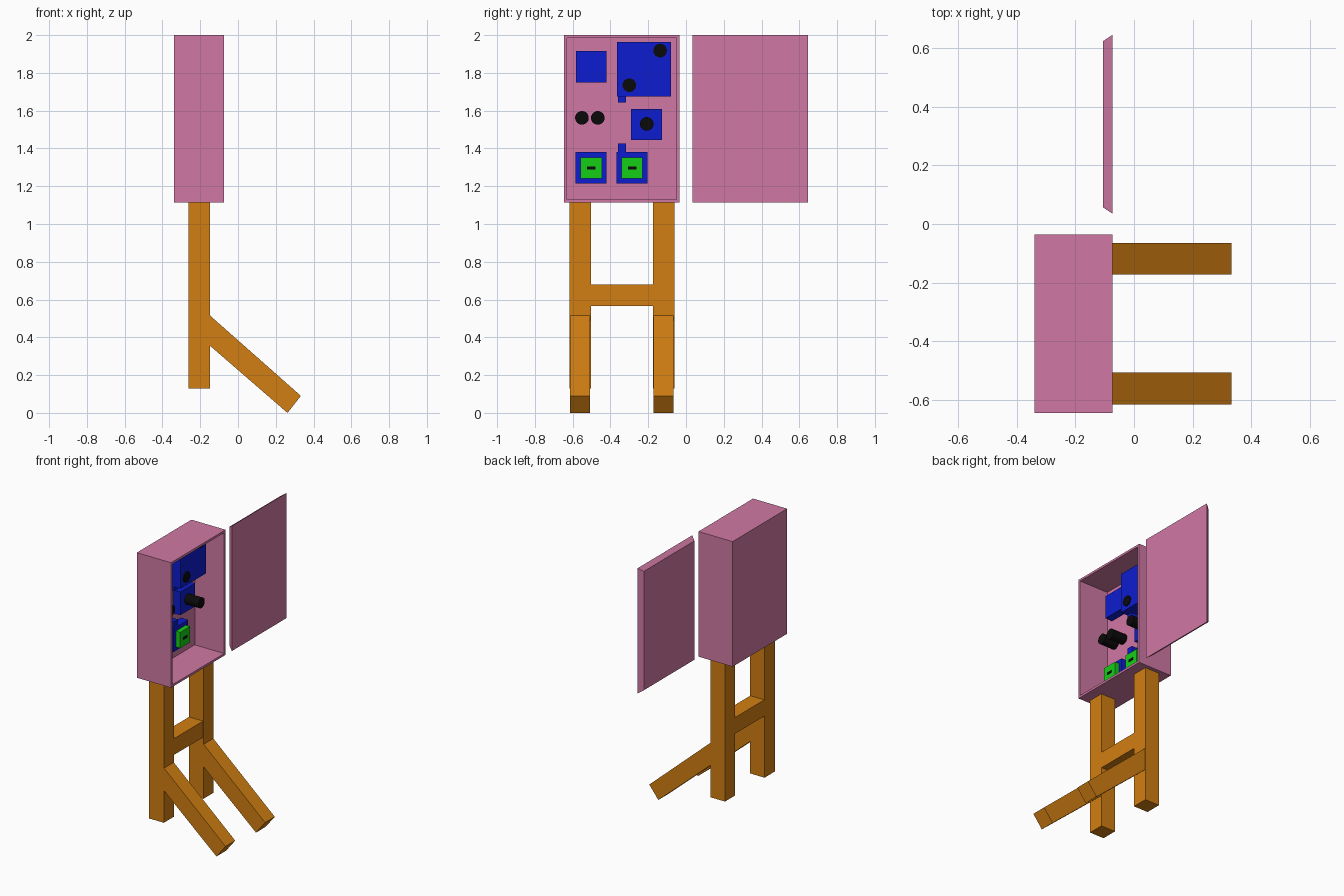
import bpy, bmesh, math

if "Cube" in bpy.data.objects:
    bpy.data.objects.remove(bpy.data.objects["Cube"])


def material(name, rgb):
    m = bpy.data.materials.new(name)
    m.diffuse_color = (*rgb, 1)
    m.use_nodes = True
    m.node_tree.nodes["Principled BSDF"].inputs["Base Color"].default_value = m.diffuse_color
    return m


PINK = material("pink_paint", (0.63, 0.19, 0.37))
WOOD = material("orange_wood", (0.64, 0.21, 0.006))
BLUE = material("blue_plastic", (0.004, 0.012, 0.62))
GREEN = material("green_plastic", (0.008, 0.62, 0.008))
BLACK = material("black_rubber", (0.003, 0.003, 0.003))


def finish(name, bm, mat):
    bmesh.ops.recalc_face_normals(bm, faces=bm.faces[:])
    me = bpy.data.meshes.new(name)
    bm.to_mesh(me)
    bm.free()
    ob = bpy.data.objects.new(name, me)
    me.materials.append(mat)
    bpy.context.collection.objects.link(ob)
    return ob


def box_bm(x, y, z):
    bm = bmesh.new()
    bmesh.ops.create_cube(bm, size=1)
    for v in bm.verts:
        v.co = [r[0] if c < 0 else r[1] for c, r in zip(v.co, (x, y, z))]
    return bm


def box(name, x, y, z, mat):
    return finish(name, box_bm(x, y, z), mat)


def knob(name, y, z, x0, x1):
    # cylinder lying along x
    bpy.ops.mesh.primitive_cylinder_add(vertices=32, radius=0.036, depth=x1 - x0,
                                        location=((x0 + x1) / 2, y, z),
                                        rotation=(0, math.pi / 2, 0))
    ob = bpy.context.object
    ob.name = name
    ob.data.materials.append(BLACK)
    bpy.ops.object.shade_smooth_by_angle()


FRONT, BACK = -0.073, -0.303     # cabinet rim and inner back wall
PANEL = -0.248                   # front of the shallow modules

# Cabinet: block with its +x face inset and pushed in
bm = box_bm((-0.34, FRONT), (-0.645, -0.035), (1.115, 2.0))
bm.normal_update()
face = max(bm.faces, key=lambda f: f.calc_center_median().x)
bmesh.ops.inset_region(bm, faces=[face], thickness=0.022)
inner = bmesh.ops.extrude_face_region(bm, geom=[face])
bmesh.ops.delete(bm, geom=[face], context='FACES_ONLY')
for g in inner["geom"]:
    if isinstance(g, bmesh.types.BMVert):
        g.co.x = BACK
finish("cabinet", bm, PINK)

# Detached door: slab tapering toward its inner side
bm = box_bm((-0.106, FRONT), (0.035, 0.645), (1.115, 2.0))
for v in bm.verts:
    if v.co.x < -0.09:
        v.co.y += 0.022 if v.co.y < 0.3 else -0.022
        v.co.z += 0.022 if v.co.z < 1.5 else -0.022
finish("cabinet_door", bm, PINK)

# Blue modules on the back wall
box("upper_left_module", (BACK, PANEL), (-0.583, -0.42), (1.75, 1.915), BLUE)
box("large_module", (BACK, -0.195), (-0.364, -0.079), (1.676, 1.963), BLUE)
box("middle_module", (BACK, PANEL), (-0.29, -0.127), (1.446, 1.61), BLUE)
box("upper_connector", (BACK, PANEL), (-0.359, -0.317), (1.643, 1.676), BLUE)
box("lower_connector", (BACK, PANEL), (-0.359, -0.317), (1.38, 1.427), BLUE)

# Lower modules with green sockets and dark slots
for side, y in (("left", -0.502), ("right", -0.285)):
    box(f"{side}_socket_base", (BACK, PANEL), (y - 0.082, y + 0.082), (1.215, 1.38), BLUE)
    box(f"{side}_socket", (PANEL, -0.214), (y - 0.056, y + 0.056), (1.241, 1.353), GREEN)
    box(f"{side}_socket_slot", (-0.22, -0.21), (y - 0.022, y + 0.022), (1.289, 1.305), BLACK)

# Black knobs
knob("large_module_top_knob", -0.137, 1.918, -0.2, -0.188)
knob("large_module_low_knob", -0.30, 1.735, -0.2, -0.188)
knob("middle_module_knob", -0.208, 1.53, PANEL, -0.14)
knob("left_wall_knob", -0.551, 1.562, BACK, -0.19)
knob("right_wall_knob", -0.467, 1.562, BACK, -0.19)

# Posts with sloping braces
profile = [(-0.15, 0.517), (0.333, 0.09), (0.262, 0.0), (-0.15, 0.357)]
for side, y in (("left", -0.561), ("right", -0.119)):
    box(f"{side}_post", (-0.262, -0.148), (y - 0.057, y + 0.057), (0.13, 1.115), WOOD)
    bm = bmesh.new()
    f = bm.faces.new([bm.verts.new((px, y - 0.054, pz)) for px, pz in profile])
    ext = bmesh.ops.extrude_face_region(bm, geom=[f])
    bmesh.ops.translate(bm, vec=(0, 0.108, 0),
                        verts=[g for g in ext["geom"] if isinstance(g, bmesh.types.BMVert)])
    finish(f"{side}_brace", bm, WOOD)

# Rail joining the posts
box("cross_rail", (-0.26, -0.15), (-0.504, -0.176), (0.565, 0.68), WOOD)
